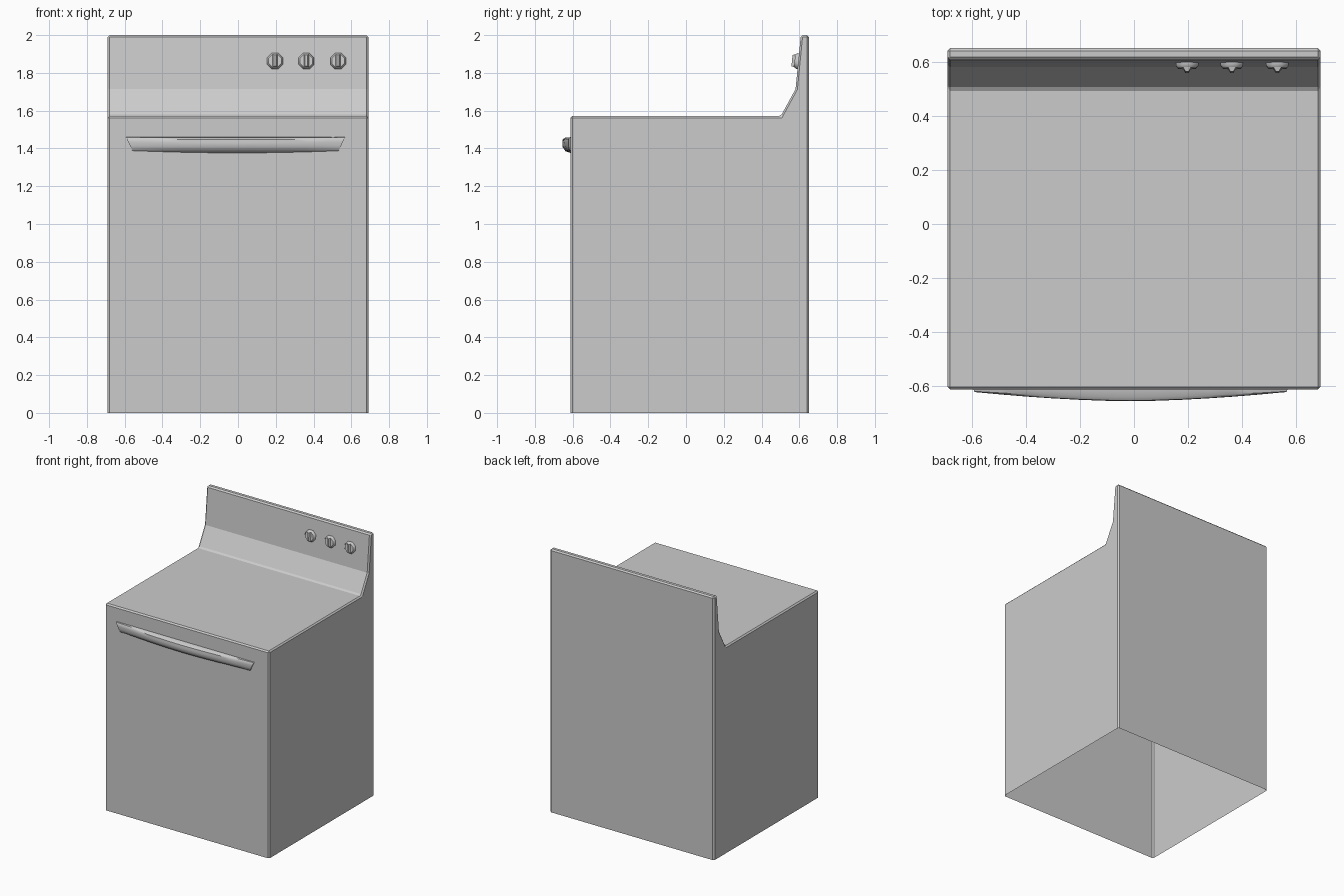
import bpy, bmesh, math
from mathutils import Matrix, Vector

if "Cube" in bpy.data.objects:
    bpy.data.objects.remove(bpy.data.objects["Cube"])


def add_object(name, bm, smooth_angle=None):
    bmesh.ops.recalc_face_normals(bm, faces=bm.faces)
    mesh = bpy.data.meshes.new(name)
    bm.to_mesh(mesh)
    bm.free()
    obj = bpy.data.objects.new(name, mesh)
    bpy.context.collection.objects.link(obj)
    bpy.ops.object.select_all(action='DESELECT')
    obj.select_set(True)
    bpy.context.view_layer.objects.active = obj
    if smooth_angle:
        bpy.ops.object.shade_smooth_by_angle(angle=math.radians(smooth_angle))
    return obj


def loft(bm, rings):
    """Skin closed rings of points and cap both ends."""
    rows = [[bm.verts.new(p) for p in ring] for ring in rings]
    n = len(rows[0])
    for a, b in zip(rows, rows[1:]):
        for i in range(n):
            j = (i + 1) % n
            bm.faces.new((a[i], a[j], b[j], b[i]))
    bm.faces.new(rows[0])
    bm.faces.new(rows[-1])


# Oven body: side profile (y, z) extruded across the width
profile = [(-0.612, 0), (-0.612, 1.572), (0.502, 1.572), (0.58, 1.715),
           (0.608, 2.0), (0.65, 2.0), (0.65, 0)]
bm = bmesh.new()
loft(bm, [[(x, y, z) for y, z in profile] for x in (-0.69, 0.69)])
bmesh.ops.recalc_face_normals(bm, faces=bm.faces)
# Underside is open
bottom = [f for f in bm.faces if all(v.co.z < 0.001 for v in f.verts)]
bmesh.ops.delete(bm, geom=bottom, context='FACES_ONLY')
# Small chamfers along the sharp edges
sharp = [e for e in bm.edges if len(e.link_faces) == 2
         and e.calc_face_angle() > math.radians(30)]
bmesh.ops.bevel(bm, geom=sharp, offset=0.01, segments=1, profile=0.5,
                affect='EDGES', clamp_overlap=True)
add_object("oven_body", bm)

# Bowed door handle: cross-section (depth, z) swept along x
section = [(-0.15, 1.46), (0.65, 1.457), (0.95, 1.448), (1.0, 1.43),
           (0.97, 1.408), (0.6, 1.385), (-0.15, 1.374)]
bm = bmesh.new()
rings = []
for k in range(13):
    u = -1 + k / 6
    depth = 0.01 + 0.033 * (1 - abs(u) ** 1.7)
    ring = []
    for d, z in section:
        t = (1.46 - z) / 0.086
        ring.append((-0.013 + u * (0.58 - 0.035 * t), -0.612 - d * depth,
                     z + 0.012 * t * u * u))
    rings.append(ring)
loft(bm, rings)
add_object("door_handle", bm, 40)

# Three eight-sided control knobs on the tilted panel
tilt = Matrix.Rotation(math.atan2(0.028, 0.285), 4, 'X')
for i, x in enumerate((0.196, 0.362, 0.53)):
    bm = bmesh.new()
    rings = []
    for r, d in ((0.045, 0.006), (0.045, -0.009), (0.036, -0.02)):
        rings.append([(r * math.cos(a), d, r * math.sin(a))
                      for a in (math.pi / 8 + k * math.pi / 4 for k in range(8))])
    loft(bm, rings)
    # Raised vertical grip
    loft(bm, [[(sx * w, d, sz * h) for sx, sz in ((-1, -1), (1, -1), (1, 1), (-1, 1))]
              for w, h, d in ((0.018, 0.036, -0.012), (0.006, 0.03, -0.034))])
    bm.transform(Matrix.Translation(Vector((x, 0.595, 1.862))) @ tilt.inverted())
    add_object("control_knob_%d" % (i + 1), bm, 40)
